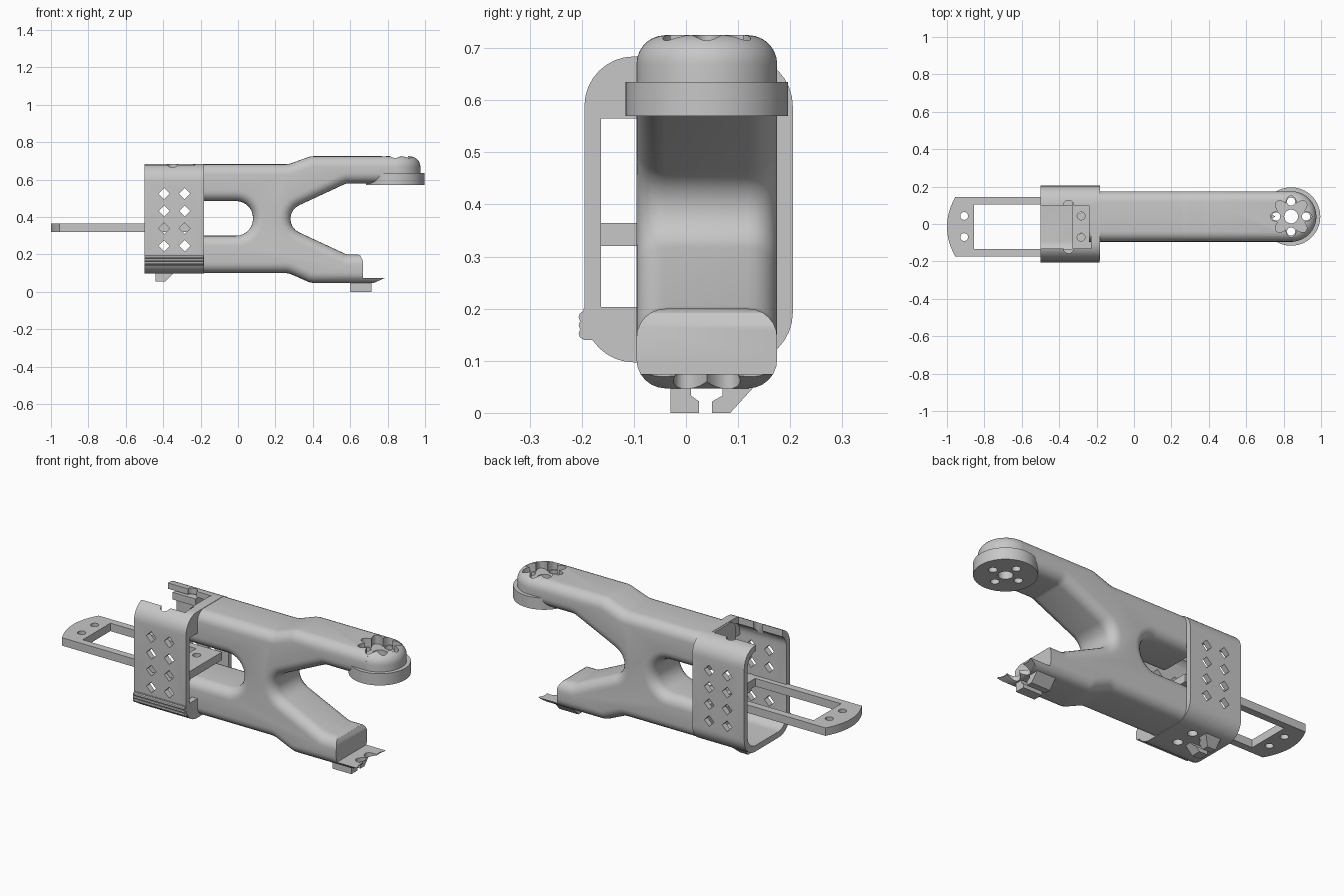
import bpy, bmesh, math
from mathutils import Vector

cube = bpy.data.objects.get("Cube")
if cube:
    bpy.data.objects.remove(cube, do_unlink=True)

grey = bpy.data.materials.new("plain grey")
grey.use_nodes = True
COLOUR = (0.57, 0.57, 0.57, 1)
grey.diffuse_color = COLOUR
grey.node_tree.nodes["Principled BSDF"].inputs["Base Color"].default_value = COLOUR

PLACE = {"x": lambda u, v, t: (t, u, v),
         "y": lambda u, v, t: (u, t, v),
         "z": lambda u, v, t: (u, v, t)}


def stack(name, loops, axis):
    """Skin a list of (outline, position) sections along an axis."""
    bm = bmesh.new()
    rings = [[bm.verts.new(PLACE[axis](u, v, t)) for u, v in pts] for pts, t in loops]
    n = len(rings[0])
    for a, b in zip(rings, rings[1:]):
        for i in range(n):
            j = (i + 1) % n
            bm.faces.new((a[i], a[j], b[j], b[i]))
    bm.faces.new(rings[0][::-1])
    bm.faces.new(rings[-1])
    bmesh.ops.recalc_face_normals(bm, faces=bm.faces[:])
    if bm.calc_volume(signed=True) < 0:
        bmesh.ops.reverse_faces(bm, faces=bm.faces[:])
    mesh = bpy.data.meshes.new(name)
    bm.to_mesh(mesh)
    bm.free()
    obj = bpy.data.objects.new(name, mesh)
    bpy.context.collection.objects.link(obj)
    mesh.materials.append(grey)
    return obj


def prism(name, pts, axis, a, b):
    return stack(name, [(pts, a), (pts, b)], axis)


def rect(u0, u1, v0, v1):
    return [(u0, v0), (u1, v0), (u1, v1), (u0, v1)]


def circle(u, v, r, n=32):
    return [(u + r * math.cos(math.tau * i / n), v + r * math.sin(math.tau * i / n))
            for i in range(n)]


def flower(u, v, r, petal, start=0.0, n=96):
    """Round outline with eight scallops."""
    out = []
    for i in range(n):
        a = math.tau * i / n
        rr = r + petal * abs(math.cos(4 * (a - start)))
        out.append((u + rr * math.cos(a), v + rr * math.sin(a)))
    return out


def fillet(corners, steps=8):
    """Round corners given as (u, v, radius)."""
    out = []
    for i, (u, v, r) in enumerate(corners):
        p = Vector((u, v))
        if not r:
            out.append((u, v))
            continue
        d0 = (Vector(corners[i - 1][:2]) - p).normalized()
        d1 = (Vector(corners[(i + 1) % len(corners)][:2]) - p).normalized()
        half = d0.angle(d1) / 2
        centre = p + (d0 + d1).normalized() * (r / math.sin(half))
        s = p + d0 * (r / math.tan(half)) - centre
        e = p + d1 * (r / math.tan(half)) - centre
        sweep = math.pi - 2 * half
        for k in range(steps + 1):
            t = k / steps
            q = (s * math.sin((1 - t) * sweep) + e * math.sin(t * sweep)) / math.sin(sweep)
            out.append(tuple(centre + q))
    return out


def inset(pts, dist):
    """Offset a counter-clockwise outline inwards, leaving vertical end edges fixed."""
    n, out, edges = len(pts), [], []
    for i in range(n):
        d = Vector(pts[(i + 1) % n]) - Vector(pts[i])
        fixed = abs(d.x) < 1e-5 and abs(d.y) > 0.02
        d.normalize()
        edges.append((Vector((-d.y, d.x)), 0 if fixed else dist))
    for i in range(n):
        (n0, w0), (n1, w1) = edges[i - 1], edges[i]
        det = n0.x * n1.y - n0.y * n1.x
        if abs(det) < 1e-3:
            move = n1 * w1
        else:
            move = Vector(((w0 * n1.y - w1 * n0.y) / det, (n0.x * w1 - n1.x * w0) / det))
        out.append(tuple(Vector(pts[i]) + move))
    return out


def cut(obj, *cutters):
    for c in cutters:
        m = obj.modifiers.new("cut", "BOOLEAN")
        m.operation, m.solver, m.object = "DIFFERENCE", "EXACT", c
        m.use_self = True
        bpy.context.view_layer.objects.active = obj
        bpy.ops.object.modifier_apply(modifier=m.name)
        bpy.data.objects.remove(c, do_unlink=True)


def holes(spots, r, z0, z1):
    return [prism("hole", circle(x, y, r, 20), "z", z0, z1) for x, y in spots]


MID, HALF, ROUND = 0.04, 0.135, 0.056
HUB = 0.84

# Forked body with softened rims
outline = fillet([
    (-0.24, 0.1, 0), (0.27, 0.1, 0.1), (0.39, 0.047, 0.1), (0.81, 0.047, 0),
    (0.81, 0.2, 0), (0.58, 0.2, 0.06), (0.17, 0.39, 0.08), (0.58, 0.58, 0.06),
    (HUB + 0.01, 0.58, 0), (HUB + 0.01, 0.725, 0), (0.39, 0.725, 0.1), (0.27, 0.682, 0.1),
    (-0.24, 0.682, 0), (-0.24, 0.485, 0), (0.08, 0.485, 0.09), (0.08, 0.3, 0.09),
    (-0.24, 0.3, 0)])
sections = []
for k in range(7):
    a = math.pi / 2 * k / 6
    sections.append((inset(outline, ROUND * (1 - math.sin(a))),
                     HALF - ROUND * (1 - math.cos(a))))
loops = [(p, MID - h) for p, h in sections] + [(p, MID + h) for p, h in sections[::-1]]
body = stack("forked_body", loops, "y")
step = [(0.63, 0.3), (0.63, 0.207), (0.655, 0.192), (0.668, 0.165), (0.668, 0.075),
        (1, 0.075), (1, 0.3)]
chamfer = [(0.7, 0.036), (0.79, 0.076), (0.9, 0.09), (0.9, 0.036)]
cut(body, prism("step", step, "y", -0.3, 0.4), prism("chamfer", chamfer, "y", -0.3, 0.4),
    prism("scallop", flower(HUB, MID, 0.085, 0.04, math.pi / 8), "z", -0.1, 0.22))

# Rounded end of the upper arm
dome_loops = [(circle(HUB, MID, HALF, 64), 0.6)]
for k in range(8):
    a = math.pi / 2 * k / 7
    dome_loops.append((circle(HUB, MID, HALF - ROUND * (1 - math.cos(a)), 64),
                       0.725 - ROUND * (1 - math.sin(a))))
dome = stack("arm_end", dome_loops, "z")

# Disc under the arm end
disc = prism("hub_disc", circle(HUB, MID, 0.156, 64), "z", 0.57, 0.635)

# Hub recess and through holes
ring = [(HUB + 0.08 * math.cos(k * math.pi / 2), MID + 0.08 * math.sin(k * math.pi / 2))
        for k in range(4)]
for part in (body, dome, disc):
    if part is not disc:
        cut(part, prism("recess", flower(HUB, MID, 0.075, 0.036), "z", 0.677, 0.8))
    cut(part, *holes([(HUB, MID)], 0.037, 0.5, 0.8), *holes(ring, 0.022, 0.5, 0.8))


# Snap tabs below the lower fork and the sleeve
def tabs(name, x0, x1, slope, z0, z1):
    for side, foot in (("right", [(-0.03, 0), (0.025, 0), (0.025, 0.4), (0.01, 0.6),
                                  (0.01, 1), (-0.03, 1)]),
                       ("left", [(0.05, 0), (0.085, 0), (0.135, 1), (0.07, 1),
                                 (0.07, 0.6), (0.05, 0.4)])):
        pts = [(y, z0 + t * (z1 - z0)) for y, t in foot]
        tab = prism(name + "_" + side, pts, "x", x0, x1)
        for v in tab.data.vertices:
            if v.co.x > x1 - 0.001:
                v.co.x += slope * (v.co.z - z0)


tabs("fork_tab", 0.6, 0.715, 0, 0.0, 0.055)
tabs("sleeve_tab", -0.44, -0.39, 1.0, 0.055, 0.11)


# Sleeve around the back of the body
def tube(y0, y1, z0, z1, r):
    return fillet([(y0, z0, r), (y1, z0, r), (y1, z1, r), (y0, z1, r)])


sleeve = prism("sleeve", tube(-0.195, 0.205, 0.097, 0.684, 0.095), "x", -0.5, -0.182)
cut(sleeve,
    prism("tunnel", tube(-0.163, 0.175, 0.13, 0.652, 0.07), "x", -0.7, -0.215),
    prism("end_window", rect(-0.163, 0.175, 0.203, 0.565), "x", -0.4, 0),
    prism("top_opening", rect(-0.7, -0.23, -0.13, 0.1), "z", 0.5, 0.8),
    *holes([(-0.35, -0.13), (-0.35, 0.1)], 0.027, 0.55, 0.8),
    *holes([(-0.3, -0.03), (-0.3, 0.08)], 0.025, 0, 0.2))
for x in (-0.395, -0.285):
    for z in (0.525, 0.432, 0.339, 0.246):
        cut(sleeve, prism("diamond", circle(x, z, 0.03, 4), "y", -0.4, 0.4))

# Grip ribs on the sleeve front, and the latch strip inside the rear wall
for i, z in enumerate((0.152, 0.168, 0.184)):
    prism("grip_rib_%d" % (i + 1), circle(-0.195, z, 0.011, 10), "x", -0.5, -0.184)
prism("grip_base", rect(-0.197, -0.165, 0.14, 0.2), "x", -0.5, -0.184)
prism("latch_strip", rect(-0.47, -0.33, 0.1, 0.18), "z", 0.6, 0.64)

# Sliding strap plate with a window and holes
plate_outline = [(-0.2, -0.175), (-0.2, 0.145), (-0.955, 0.145)]
plate_outline += [(-1.0 + 0.045 * s * s, -0.015 + 0.16 * -s)
                  for s in [k / 6 - 1 for k in range(1, 12)]]
plate_outline += [(-0.955, -0.175)]
plate = prism("strap_plate", plate_outline, "z", 0.32, 0.364)
cut(plate, prism("plate_window", rect(-0.855, -0.33, -0.135, 0.105), "z", 0.2, 0.5),
    *holes([(-0.908, 0.043), (-0.908, -0.07), (-0.283, 0.043), (-0.283, -0.07)],
           0.021, 0.2, 0.5))

# Smooth shading with sharp creases kept
bpy.ops.object.select_all(action="DESELECT")
for obj in bpy.context.collection.objects:
    if obj.type == "MESH" and obj.data.materials and obj.data.materials[0] == grey:
        obj.select_set(True)
        bpy.context.view_layer.objects.active = obj
bpy.ops.object.shade_smooth_by_angle(angle=math.radians(32))
